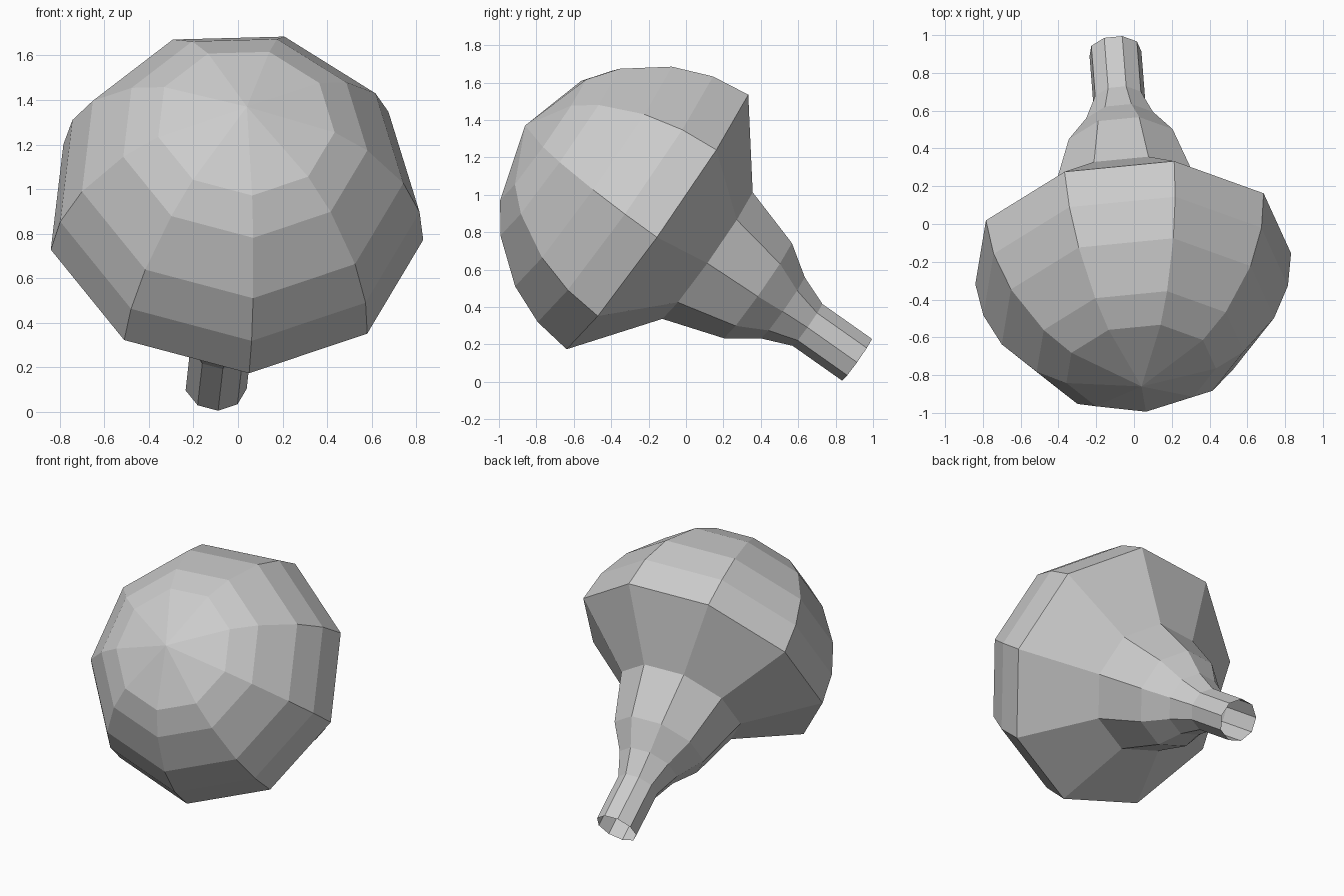
import bpy, bmesh, math
from mathutils import Vector

if "Cube" in bpy.data.objects:
    bpy.data.objects.remove(bpy.data.objects["Cube"])

SIDES = 9
# Tilted axis: centre of the open neck end and the crown of the dome
base = Vector((-0.10, 0.915, 0.12))
crown = Vector((0.04, -0.86, 1.37))
axis = (crown - base).normalized()

# Frame across the axis, pointing at the lowest corner of the rim
u = Vector((0.066, -0.488, -0.702))
u = (u - axis * u.dot(axis)).normalized()
w = axis.cross(u)

# Profile: (distance along axis, radius), neck to dome
profile = [(0.0, 0.14), (0.325, 0.14), (0.486, 0.205), (0.65, 0.319),
           (0.98, 0.424), (1.308, 0.853), (1.518, 0.823),
           (1.727, 0.736), (1.947, 0.559), (2.057, 0.404)]

bm = bmesh.new()
rings = []
for t, r in profile:
    ring = []
    for i in range(SIDES):
        a = 2 * math.pi * i / SIDES
        ring.append(bm.verts.new(base + axis * t + (u * math.cos(a) + w * math.sin(a)) * r))
    rings.append(ring)

# Side walls; the neck end stays open
for lo, hi in zip(rings, rings[1:]):
    for i in range(SIDES):
        j = (i + 1) % SIDES
        bm.faces.new((lo[i], lo[j], hi[j], hi[i]))

# Dome fan
pole = bm.verts.new(crown)
for i in range(SIDES):
    bm.faces.new((rings[-1][i], rings[-1][(i + 1) % SIDES], pole))

mesh = bpy.data.meshes.new("flared_bulb")
bm.to_mesh(mesh)
bm.free()
bpy.context.collection.objects.link(bpy.data.objects.new("flared_bulb", mesh))
